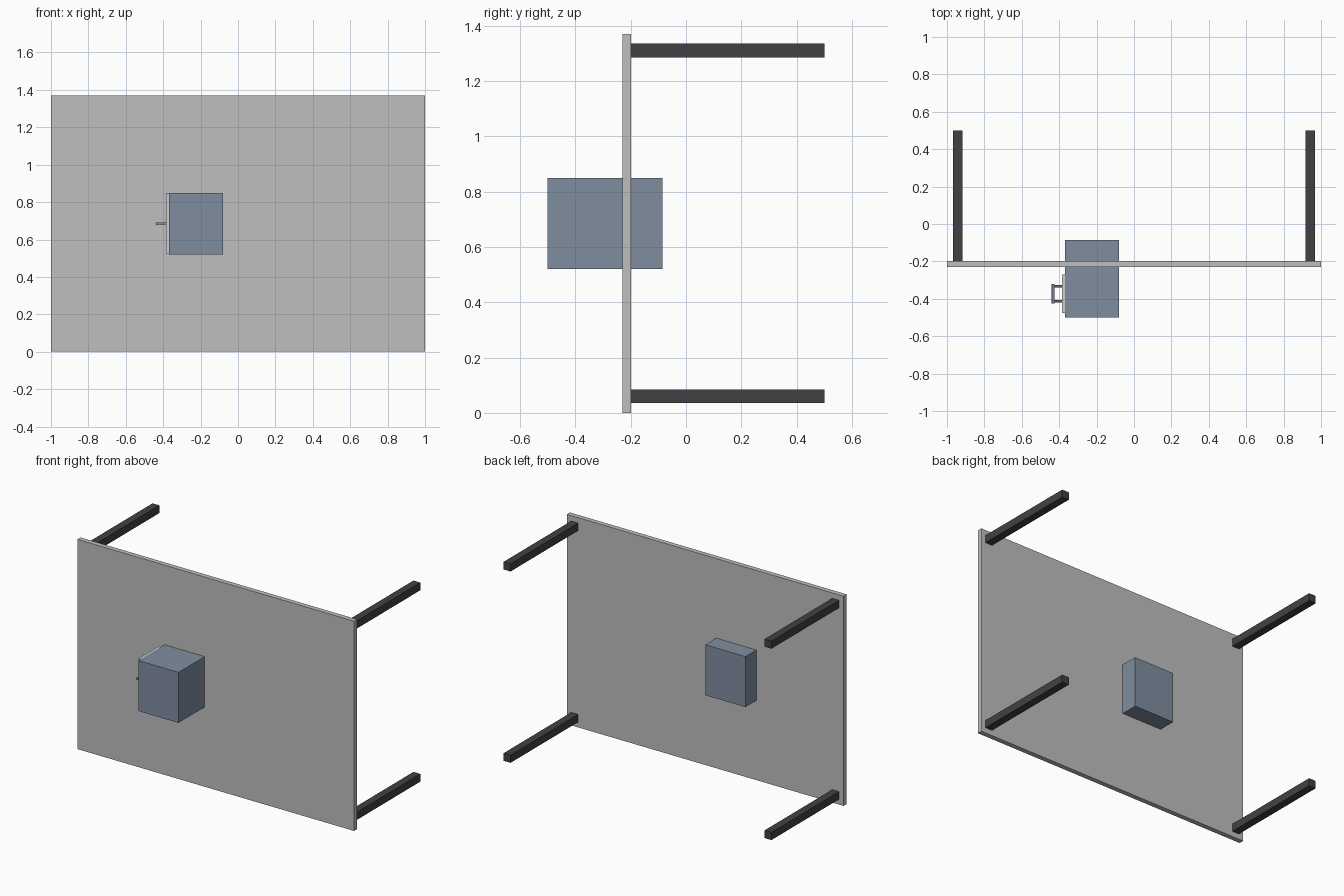
import bpy
import math
from mathutils import Vector

cube = bpy.data.objects.get("Cube")
if cube:
    bpy.data.objects.remove(cube, do_unlink=True)


def material(name, rgb):
    mat = bpy.data.materials.new(name)
    mat.use_nodes = True
    color = (*rgb, 1.0)
    mat.diffuse_color = color
    mat.node_tree.nodes["Principled BSDF"].inputs["Base Color"].default_value = color
    return mat


def box(name, low, high, mat):
    low, high = Vector(low), Vector(high)
    bpy.ops.mesh.primitive_cube_add(size=1, location=(low + high) / 2)
    obj = bpy.context.object
    obj.name = name
    obj.scale = high - low
    bpy.ops.object.transform_apply(location=False, rotation=False, scale=True)
    obj.data.materials.append(mat)
    return obj


def rod(name, start, end, radius, mat):
    start, end = Vector(start), Vector(end)
    axis = end - start
    bpy.ops.mesh.primitive_cylinder_add(
        vertices=16, radius=radius, depth=axis.length, location=(start + end) / 2,
        rotation=axis.to_track_quat("Z", "Y").to_euler())
    obj = bpy.context.object
    obj.name = name
    obj.data.materials.append(mat)
    bpy.ops.object.shade_smooth_by_angle(angle=math.radians(40))
    return obj


light_grey = material("light grey", (0.52, 0.52, 0.52))
charcoal = material("charcoal", (0.053, 0.053, 0.058))
slate_blue = material("slate blue", (0.216, 0.27, 0.352))
pale_grey = material("pale grey", (0.62, 0.62, 0.62))

# Table top standing on its long edge
box("table_top", (-1, -0.23, 0), (1, -0.198, 1.37), light_grey)

# Four legs pointing backwards
for side, x in (("right", -0.943), ("left", 0.943)):
    for level, z in (("lower", 0.06), ("upper", 1.31)):
        box(f"{level}_{side}_leg", (x - 0.025, -0.198, z - 0.025),
            (x + 0.025, 0.5, z + 0.025), charcoal)

# Cabinet passing through the top, with a door panel on its side
box("cabinet", (-0.37, -0.5, 0.52), (-0.08, -0.085, 0.85), slate_blue)
box("door_panel", (-0.386, -0.475, 0.522), (-0.37, -0.27, 0.85), pale_grey)

# Pull handle: two posts and a grip
for name, y in (("front", -0.413), ("back", -0.333)):
    rod(f"{name}_handle_post", (-0.386, y, 0.685), (-0.432, y, 0.685), 0.006, slate_blue)
rod("handle_grip", (-0.432, -0.425, 0.685), (-0.432, -0.32, 0.685), 0.008, slate_blue)
